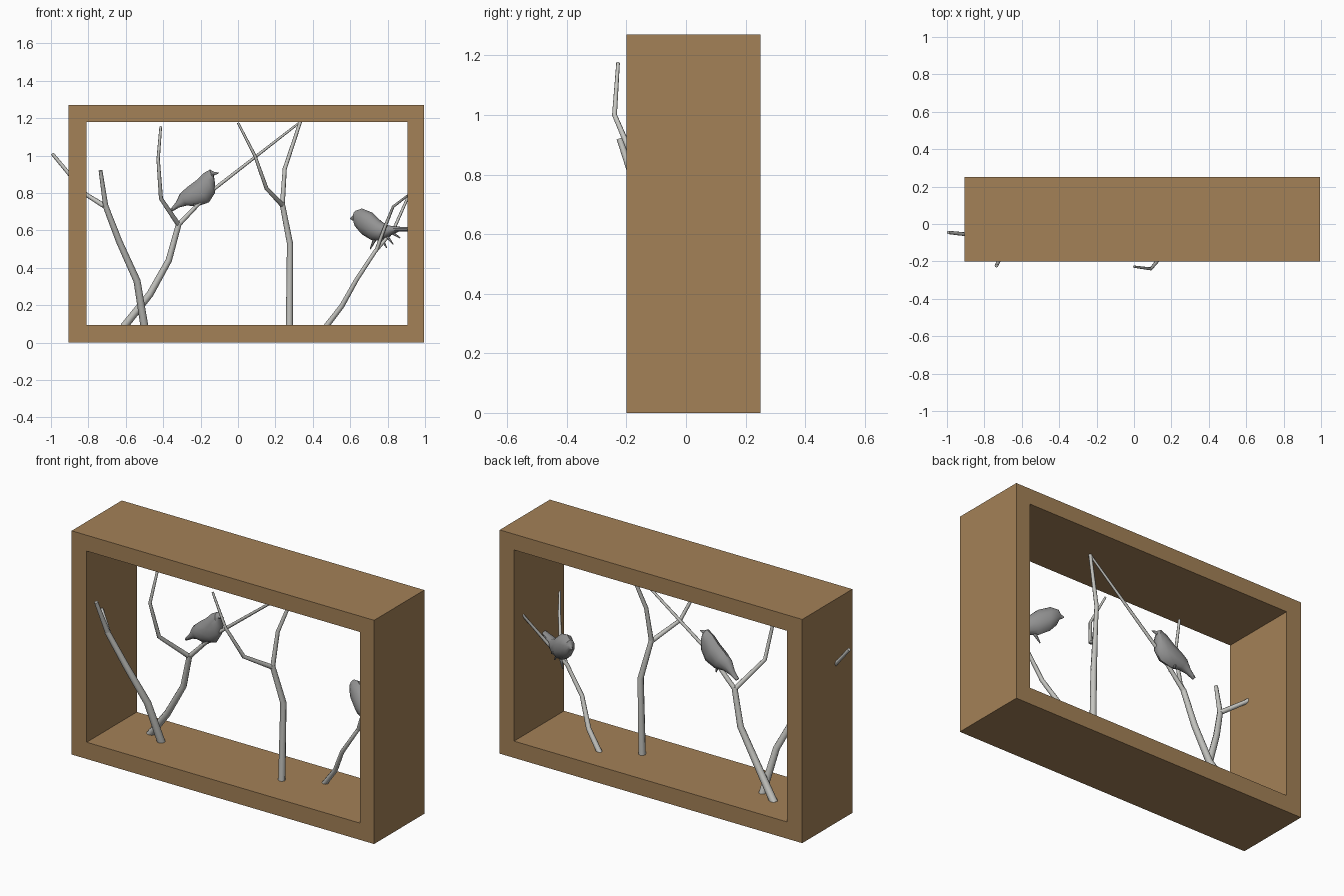
import bpy, bmesh, math
from mathutils import Vector


def material(name, rgb):
    m = bpy.data.materials.new(name)
    m.diffuse_color = (*rgb, 1)
    return m


WOOD = material("oak wood", (0.37, 0.22, 0.095))
BARK = material("pale grey branch", (0.56, 0.56, 0.53))
FEATHER = material("mid grey bird", (0.29, 0.29, 0.29))


def loft(name, rings, mat, closed=False, smooth=0):
    """Skin a list of equal-length point rings; closed joins last to first."""
    bm = bmesh.new()
    vs = [[bm.verts.new(p) for p in r] for r in rings]
    n = len(vs[0])
    pairs = list(zip(vs, vs[1:])) + ([(vs[-1], vs[0])] if closed else [])
    for a, b in pairs:
        for i in range(n):
            j = (i + 1) % n
            bm.faces.new((a[i], a[j], b[j], b[i]))
    if not closed:
        bm.faces.new(vs[0])
        bm.faces.new(vs[-1])
    bmesh.ops.recalc_face_normals(bm, faces=bm.faces)
    me = bpy.data.meshes.new(name)
    bm.to_mesh(me)
    bm.free()
    me.materials.append(mat)
    ob = bpy.data.objects.new(name, me)
    bpy.context.collection.objects.link(ob)
    if smooth:
        bpy.ops.object.select_all(action='DESELECT')
        ob.select_set(True)
        bpy.context.view_layer.objects.active = ob
        bpy.ops.object.shade_smooth_by_angle(angle=math.radians(smooth))
    return ob


def branch(name, points, r0, r1, mat=BARK, sides=8):
    """Tapered round stick through the points."""
    pts = [Vector(p) for p in points]
    rings = []
    for i, p in enumerate(pts):
        t = (pts[min(i + 1, len(pts) - 1)] - pts[max(i - 1, 0)]).normalized()
        u = t.cross(Vector((0, 1, 0))).normalized()
        v = t.cross(u)
        r = r0 + (r1 - r0) * i / (len(pts) - 1)
        rings.append([p + r * (math.cos(a) * u + math.sin(a) * v)
                      for a in (2 * math.pi * k / sides for k in range(sides))])
    return loft(name, rings, mat, smooth=50)


def bird(name, stations, y_at, slope):
    """Body lofted from (top x, top z, bottom x, bottom z, half width)."""
    side = Vector((-slope, 1, 0)).normalized()
    rings = []
    for tx, tz, bx, bz, w in stations:
        top, bot = Vector((tx, y_at(tx), tz)), Vector((bx, y_at(bx), bz))
        mid, up = (top + bot) / 2, (top - bot) / 2
        rings.append([mid + up * math.cos(a) + side * w * math.sin(a)
                      for a in (math.pi * k / 5 for k in range(10))])
    return loft(name, rings, FEATHER, smooth=40)


# Deep rectangular picture frame
outer, inner = (-0.905, 0.995, 0.0, 1.27), (-0.81, 0.905, 0.095, 1.18)
corners = []
for ix, iz in ((0, 2), (1, 2), (1, 3), (0, 3)):
    corners.append([(outer[ix], -0.2, outer[iz]), (inner[ix], -0.2, inner[iz]),
                    (inner[ix], 0.25, inner[iz]), (outer[ix], 0.25, outer[iz])])
loft("frame", corners, WOOD, closed=True)

# Far left tree, one limb passing through the frame side
branch("left_trunk", [(-0.5, 0.03, 0.085), (-0.54, -0.04, 0.33),
                      (-0.635, -0.1, 0.54), (-0.71, -0.16, 0.735)], 0.021, 0.015)
branch("left_tip", [(-0.706, -0.155, 0.72), (-0.735, -0.223, 0.92)], 0.014, 0.010)
branch("left_side_limb", [(-0.705, -0.155, 0.725), (-0.81, -0.065, 0.79),
                          (-0.993, -0.045, 1.01)], 0.014, 0.009)

# Second tree, with the long perch
branch("perch_trunk", [(-0.61, 0.08, 0.085), (-0.47, 0.04, 0.26),
                       (-0.37, 0.04, 0.44), (-0.315, 0.016, 0.64)], 0.021, 0.015)
branch("perch_upright", [(-0.318, 0.018, 0.63), (-0.412, -0.12, 0.77),
                         (-0.427, -0.18, 0.98), (-0.413, -0.13, 1.155)], 0.013, 0.007)
branch("perch_limb", [(-0.318, 0.018, 0.63), (-0.155, 0.02, 0.80),
                      (0.34, 0.05, 1.185)], 0.013, 0.006)

# Middle tree
branch("middle_trunk", [(0.275, 0.0, 0.085), (0.278, 0.01, 0.53),
                        (0.235, -0.03, 0.75)], 0.019, 0.014)
branch("middle_left_limb", [(0.237, -0.028, 0.735), (0.152, -0.165, 0.825),
                            (0.09, -0.24, 1.0), (0.0, -0.228, 1.175)], 0.013, 0.006)
branch("middle_right_limb", [(0.237, -0.028, 0.735), (0.25, 0.0, 0.93),
                             (0.335, 0.05, 1.185)], 0.013, 0.009)

# Right tree, leaning into the frame side
branch("right_trunk", [(0.47, 0.1, 0.085), (0.555, 0.08, 0.195), (0.636, 0.025, 0.34),
                       (0.733, 0.02, 0.487), (0.83, 0.06, 0.6),
                       (0.912, 0.17, 0.785)], 0.015, 0.007)
branch("right_side_limb", [(0.74, 0.02, 0.495), (0.79, 0.0, 0.63), (0.83, -0.05, 0.727),
                           (0.912, -0.17, 0.79)], 0.010, 0.006)

# Bird looking right along the perch
bird("upper_bird", [
    (-0.102, 0.908, -0.104, 0.904, 0.002), (-0.130, 0.914, -0.132, 0.892, 0.010),
    (-0.150, 0.925, -0.123, 0.850, 0.028), (-0.187, 0.904, -0.123, 0.800, 0.036),
    (-0.225, 0.866, -0.155, 0.750, 0.042), (-0.273, 0.830, -0.220, 0.727, 0.040),
    (-0.310, 0.797, -0.273, 0.733, 0.030), (-0.332, 0.750, -0.315, 0.722, 0.018),
    (-0.364, 0.711, -0.353, 0.700, 0.012)],
    lambda x: 0.02 - 0.12 * (x + 0.1), -0.12)
# Bird on the right, turned partly to the back
y2 = lambda x: 0.16 - 0.6 * (x - 0.6)
bird("lower_bird", [
    (0.600, 0.665, 0.601, 0.660, 0.002), (0.617, 0.682, 0.622, 0.647, 0.012),
    (0.626, 0.704, 0.633, 0.615, 0.028), (0.663, 0.717, 0.663, 0.578, 0.040),
    (0.717, 0.695, 0.717, 0.546, 0.046), (0.760, 0.652, 0.770, 0.546, 0.042),
    (0.802, 0.626, 0.813, 0.572, 0.028), (0.856, 0.620, 0.861, 0.594, 0.020),
    (0.930, 0.615, 0.930, 0.594, 0.015)], y2, -0.6)

# Feet and claws
claws = [(0.73, 0.55, 0.707, 0.50), (0.765, 0.56, 0.795, 0.507),
         (0.79, 0.575, 0.83, 0.525), (0.82, 0.59, 0.866, 0.56)]
for i, (xa, za, xb, zb) in enumerate(claws):
    branch(f"lower_bird_claw_{i + 1}", [(xa, y2(xa), za), (xb, y2(xb), zb)],
           0.010, 0.003, FEATHER, 6)
for i, s in enumerate((-1, 1)):
    branch(f"upper_bird_foot_{i + 1}", [(-0.235, 0.033 + s * 0.015, 0.75),
                                        (-0.225, 0.033 + s * 0.02, 0.715)],
           0.010, 0.004, FEATHER, 6)
